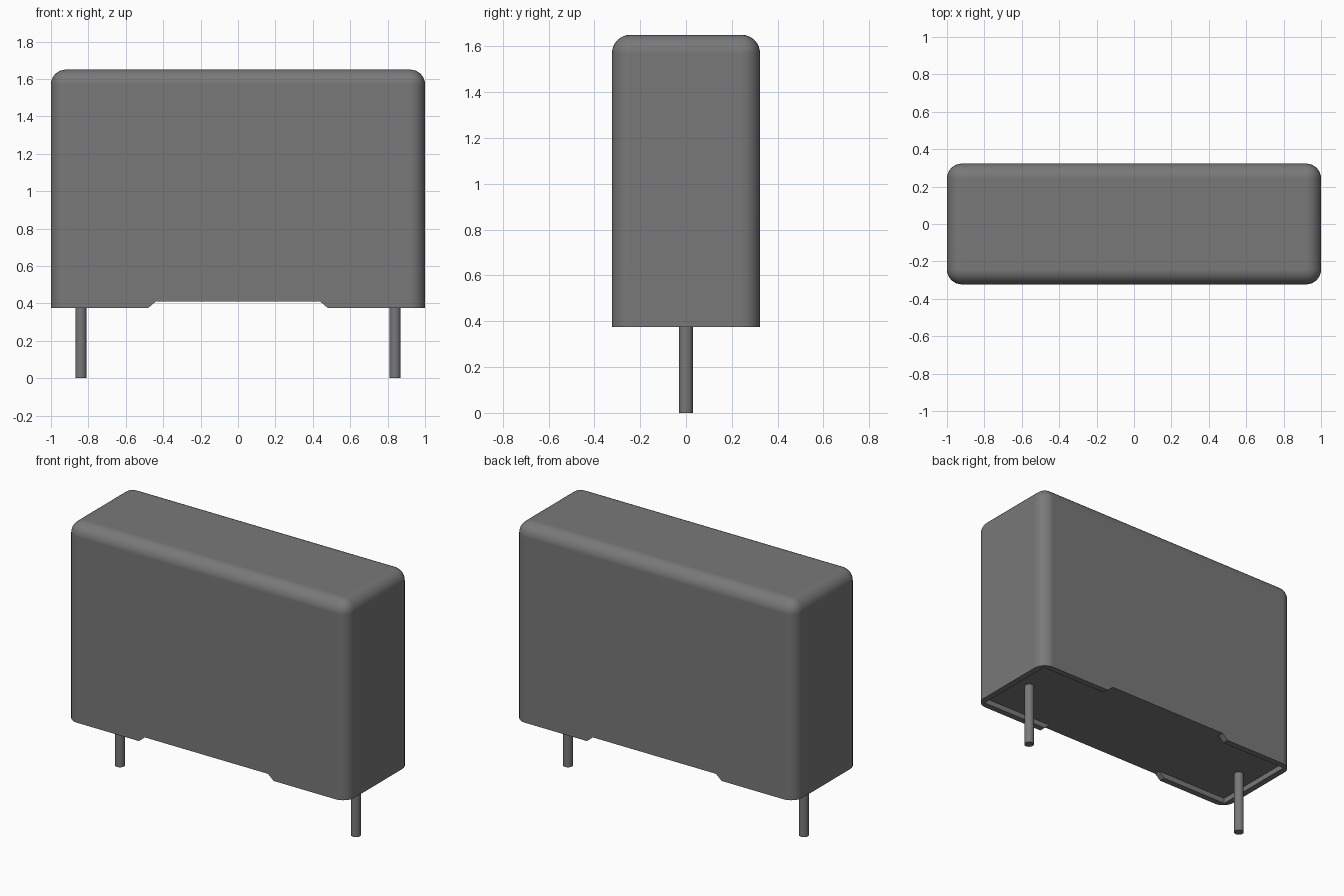
import bpy, bmesh
from mathutils import Matrix, Vector

HALF_X, HALF_Y = 1.0, 0.323
BOTTOM, FLOOR, TOP = 0.375, 0.41, 1.65
FILLET, WALL = 0.08, 0.04

old = bpy.data.objects.get("Cube")
if old:
    bpy.data.objects.remove(old, do_unlink=True)


def make_material(name, rgb):
    mat = bpy.data.materials.new(name)
    mat.use_nodes = True
    mat.diffuse_color = (*rgb, 1)
    mat.node_tree.nodes["Principled BSDF"].inputs["Base Color"].default_value = (*rgb, 1)
    return mat


def make_object(name, bm, mat=None):
    bmesh.ops.recalc_face_normals(bm, faces=bm.faces)
    mesh = bpy.data.meshes.new(name)
    bm.to_mesh(mesh)
    bm.free()
    obj = bpy.data.objects.new(name, mesh)
    bpy.context.collection.objects.link(obj)
    if mat:
        mesh.materials.append(mat)
    return obj


def box(half_x, half_y, z0, z1):
    bm = bmesh.new()
    size = Matrix.Diagonal((2 * half_x, 2 * half_y, z1 - z0, 1))
    bmesh.ops.create_cube(bm, size=1, matrix=Matrix.Translation((0, 0, (z0 + z1) / 2)) @ size)
    return bm


def activate(obj):
    bpy.ops.object.select_all(action="DESELECT")
    obj.select_set(True)
    bpy.context.view_layer.objects.active = obj


def cut(obj, cutter):
    mod = obj.modifiers.new("cut", "BOOLEAN")
    mod.operation, mod.solver, mod.object = "DIFFERENCE", "EXACT", cutter
    activate(obj)
    bpy.ops.object.modifier_apply(modifier=mod.name)
    bpy.data.objects.remove(cutter, do_unlink=True)


grey = make_material("grey", (0.19, 0.19, 0.19))

# Case: box rounded on every edge except around the bottom
bm = box(HALF_X, HALF_Y, BOTTOM, TOP)
edges = [e for e in bm.edges if max(v.co.z for v in e.verts) > BOTTOM + 0.1]
bmesh.ops.bevel(bm, geom=edges, offset=FILLET, offset_type="OFFSET",
                segments=8, profile=0.5, affect="EDGES", clamp_overlap=True)
case = make_object("case", bm, grey)

# Shallow pocket underneath, leaving a thin rim
cut(case, make_object("pocket_cutter", box(HALF_X - WALL, HALF_Y - WALL, BOTTOM - 0.1, FLOOR)))

# Sloped notch through the long walls of the rim
bm = bmesh.new()
profile = [(-0.58, BOTTOM - 0.1), (0.58, BOTTOM - 0.1), (0.48, BOTTOM), (0.44, FLOOR),
           (-0.44, FLOOR), (-0.48, BOTTOM)]
face = bm.faces.new([bm.verts.new((x, -0.5, z)) for x, z in profile])
swept = bmesh.ops.extrude_face_region(bm, geom=[face])["geom"]
bmesh.ops.translate(bm, vec=Vector((0, 1, 0)),
                    verts=[g for g in swept if isinstance(g, bmesh.types.BMVert)])
cut(case, make_object("notch_cutter", bm))

# Round wire leads
pins = []
for side, x in (("left", 0.84), ("right", -0.84)):
    bm = bmesh.new()
    length = FLOOR + 0.02
    bmesh.ops.create_cone(bm, cap_ends=True, segments=32, radius1=0.03, radius2=0.03,
                          depth=length, matrix=Matrix.Translation((x, 0, length / 2)))
    pins.append(make_object(side + "_lead", bm, grey))

# Smooth rounded surfaces while keeping flat sides crisp
for obj in [case] + pins:
    activate(obj)
    bpy.ops.object.shade_smooth_by_angle(angle=0.5)
    weighted = obj.modifiers.new("weighted_normals", "WEIGHTED_NORMAL")
    weighted.keep_sharp = True
